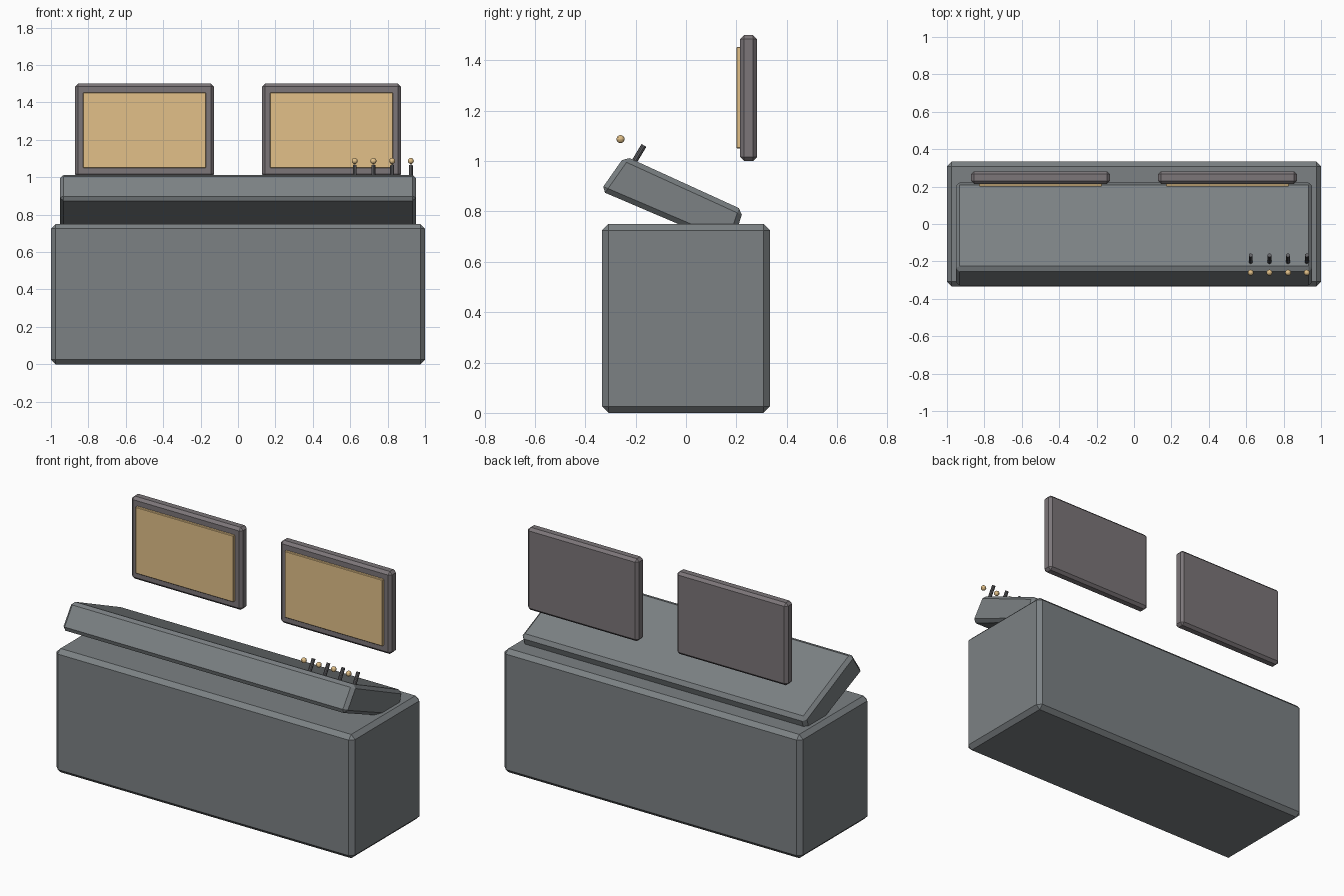
import bpy, bmesh
from mathutils import Vector

if "Cube" in bpy.data.objects:
    bpy.data.objects.remove(bpy.data.objects["Cube"])


def material(name, rgb):
    m = bpy.data.materials.new(name)
    m.diffuse_color = (*rgb, 1)
    m.use_nodes = True
    m.node_tree.nodes["Principled BSDF"].inputs["Base Color"].default_value = m.diffuse_color
    return m


STEEL = material("steel_grey", (0.20, 0.22, 0.23))
FRAME = material("warm_grey", (0.20, 0.18, 0.19))
AMBER = material("amber", (0.76, 0.53, 0.25))
DARK = material("dark_grey", (0.12, 0.12, 0.13))


def finish(name, bm, mat, bevel=0.0):
    bmesh.ops.recalc_face_normals(bm, faces=bm.faces)
    me = bpy.data.meshes.new(name)
    bm.to_mesh(me)
    bm.free()
    me.materials.append(mat)
    ob = bpy.data.objects.new(name, me)
    bpy.context.collection.objects.link(ob)
    if bevel:
        mod = ob.modifiers.new("chamfer", 'BEVEL')
        mod.width = bevel
        mod.segments = 1
    return ob


def prism(name, profile, x0, x1, mat, bevel):
    """Extrude a (y, z) profile along x."""
    bm = bmesh.new()
    face = bm.faces.new([bm.verts.new((x0, y, z)) for y, z in profile])
    ext = bmesh.ops.extrude_face_region(bm, geom=[face])["geom"]
    bmesh.ops.translate(bm, vec=(x1 - x0, 0, 0),
                        verts=[v for v in ext if isinstance(v, bmesh.types.BMVert)])
    return finish(name, bm, mat, bevel)


def box(name, x, y, z, mat, bevel):
    return prism(name, [(y[0], z[0]), (y[1], z[0]), (y[1], z[1]), (y[0], z[1])],
                 x[0], x[1], mat, bevel)


# Cabinet body
box("cabinet", (-1, 1), (-0.333, 0.333), (0, 0.75), STEEL, 0.025)

# Sloped control panel sunk into the cabinet top
prism("control_panel", [(-0.34, 0.882), (-0.243, 1.02), (0.228, 0.805), (0.18, 0.66)],
      -0.953, 0.953, STEEL, 0.02)

# Pair of floating monitors
for side, cx in (("left", -0.5), ("right", 0.5)):
    box(side + "_monitor_frame", (cx - 0.372, cx + 0.372), (0.215, 0.282), (1.0, 1.5), FRAME, 0.016)
    box(side + "_monitor_screen", (cx - 0.328, cx + 0.328), (0.2, 0.23), (1.05, 1.453), AMBER, 0.003)

# Row of levers with separate round knobs
base, tip = Vector((0, -0.215, 0.982)), Vector((0, -0.167, 1.062))
axis = tip - base
for i in range(4):
    x = Vector((0.624 + 0.1 * i, 0, 0))
    bm = bmesh.new()
    bmesh.ops.create_cone(bm, cap_ends=True, segments=10, radius1=0.011,
                          radius2=0.011, depth=axis.length)
    ob = finish(f"lever_{i + 1}", bm, DARK)
    ob.location = x + (base + tip) / 2
    ob.rotation_euler = Vector((0, 0, 1)).rotation_difference(axis).to_euler()

    bm = bmesh.new()
    bmesh.ops.create_uvsphere(bm, u_segments=12, v_segments=8, radius=0.016)
    ob = finish(f"knob_{i + 1}", bm, AMBER)
    ob.location = x + Vector((0, -0.26, 1.087))
